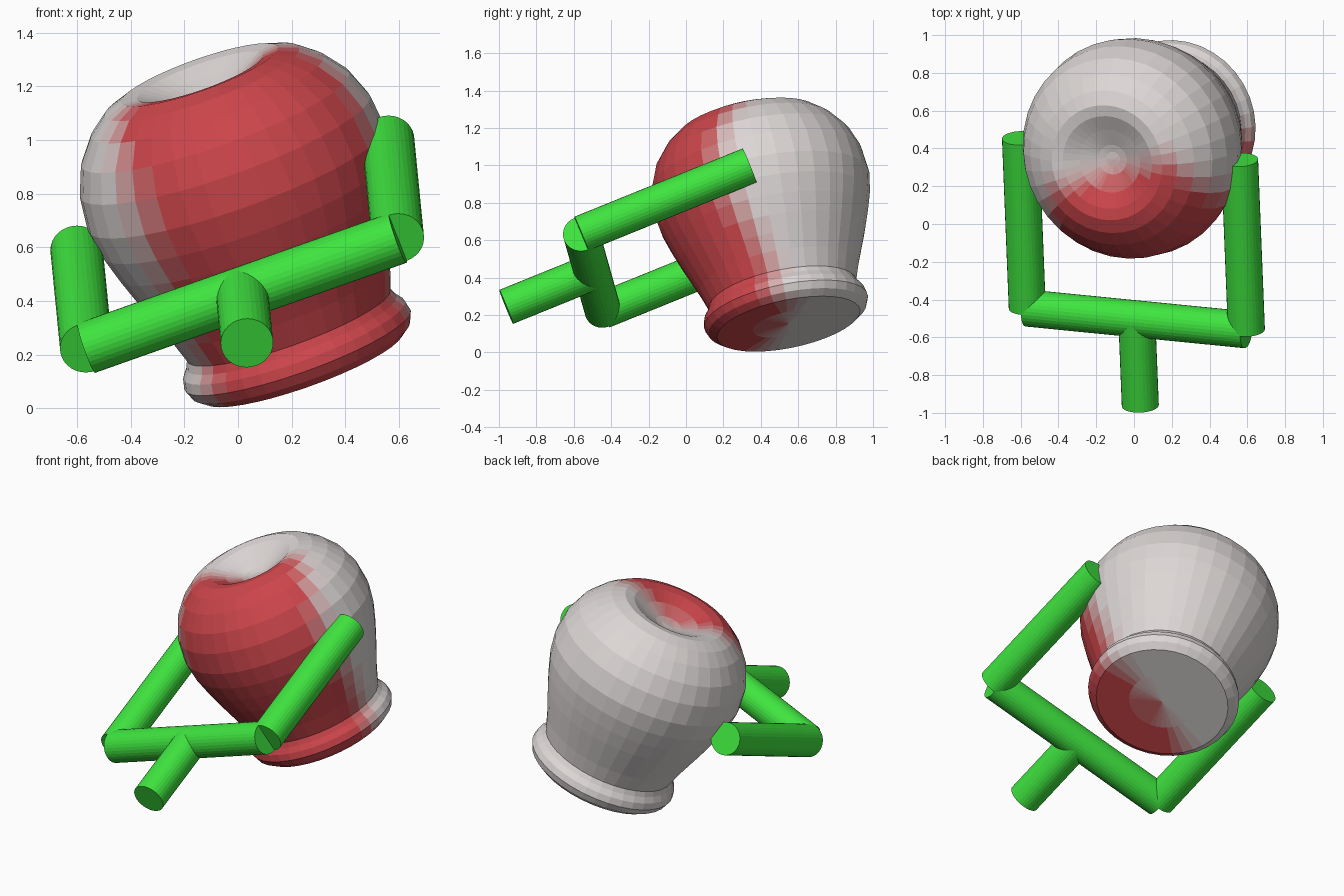
import bpy, bmesh, math
from mathutils import Vector, Matrix

if "Cube" in bpy.data.objects:
    bpy.data.objects.remove(bpy.data.objects["Cube"])


def make_material(name, rgb):
    m = bpy.data.materials.new(name)
    m.diffuse_color = (*rgb, 1)
    m.use_nodes = True
    m.node_tree.nodes["Principled BSDF"].inputs["Base Color"].default_value = m.diffuse_color
    return m


green = make_material("green", (0.05, 0.78, 0.05))


def rod(name, start, end, radius=0.098):
    """Capped cylinder between two points."""
    start, end = Vector(start), Vector(end)
    axis = end - start
    bpy.ops.mesh.primitive_cylinder_add(vertices=32, radius=radius, depth=axis.length,
                                        location=(start + end) / 2)
    ob = bpy.context.object
    ob.name = name
    ob.rotation_euler = axis.to_track_quat('Z', 'Y').to_euler()
    ob.data.materials.append(green)
    return ob


# Gripper fork: crossbar, two prongs and a handle sharing one direction
left = Vector((-0.565, -0.445, 0.225))
right = Vector((0.595, -0.56, 0.635))
reach = Vector((-0.036, 0.90, 0.365))
middle = (left + right) / 2
rod("crossbar", left, right)
rod("left_prong", left, left + reach)
rod("right_prong", right, right + reach)
rod("handle", middle, middle - reach * 0.51)

# Jar profile (radius, height along the axis) from base to dimpled top
profile = [(0.39, 0.0), (0.43, 0.03), (0.447, 0.07), (0.438, 0.11), (0.415, 0.14),
           (0.402, 0.17), (0.435, 0.27), (0.47, 0.36), (0.505, 0.45), (0.54, 0.55),
           (0.57, 0.65), (0.587, 0.76), (0.573, 0.89), (0.53, 1.0), (0.46, 1.09),
           (0.385, 1.15), (0.31, 1.178), (0.25, 1.17), (0.17, 1.13), (0.08, 1.09)]
SIDES = 36

bm = bmesh.new()
rings = []
for r, h in profile:
    rings.append([bm.verts.new((r * math.cos(2 * math.pi * i / SIDES),
                                r * math.sin(2 * math.pi * i / SIDES), h))
                  for i in range(SIDES)])
for a, b in zip(rings, rings[1:]):
    for i in range(SIDES):
        j = (i + 1) % SIDES
        bm.faces.new((a[i], a[j], b[j], b[i]))
for ring, h in ((rings[0], 0.0), (rings[-1], 1.08)):
    # several rings would be hidden by the flat colour, so close with a fan
    inner = [bm.verts.new((v.co.x * 0.5, v.co.y * 0.5, h)) for v in ring]
    centre = bm.verts.new((0, 0, h))
    for i in range(SIDES):
        j = (i + 1) % SIDES
        bm.faces.new((ring[i], ring[j], inner[j], inner[i]))
        bm.faces.new((inner[i], inner[j], centre))
bmesh.ops.recalc_face_normals(bm, faces=bm.faces)

# Tilt the jar onto the edge of its base
axis = Vector((-0.33, -0.19, 0.925)).normalized()
base = Vector((0.245, 0.548, 0.153))
tilt = axis.to_track_quat('Z', 'Y').to_matrix().to_4x4()
bm.transform(Matrix.Translation(base) @ tilt)

# Grey jar fading to red towards the front, in colour steps
STEPS = 10
grey, red = Vector((0.72, 0.68, 0.67)), Vector((0.6, 0.06, 0.07))
shades = [make_material(f"jar_shade_{k}", grey.lerp(red, k / STEPS)) for k in range(STEPS + 1)]
front = Vector((0.25, -0.93, -0.10)).normalized()
for f in bm.faces:
    rel = f.calc_center_median() - base
    off = rel - axis * rel.dot(axis)
    limit = 1.2 * max(0, off.length - 0.35) + 0.05
    t = min(1, max(0, (off.dot(front) - limit) / 0.22 + 0.5))
    f.material_index = round(t * t * (3 - 2 * t) * STEPS)

mesh = bpy.data.meshes.new("jar")
bm.to_mesh(mesh)
bm.free()
for m in shades:
    mesh.materials.append(m)
jar = bpy.data.objects.new("jar", mesh)
bpy.context.collection.objects.link(jar)
